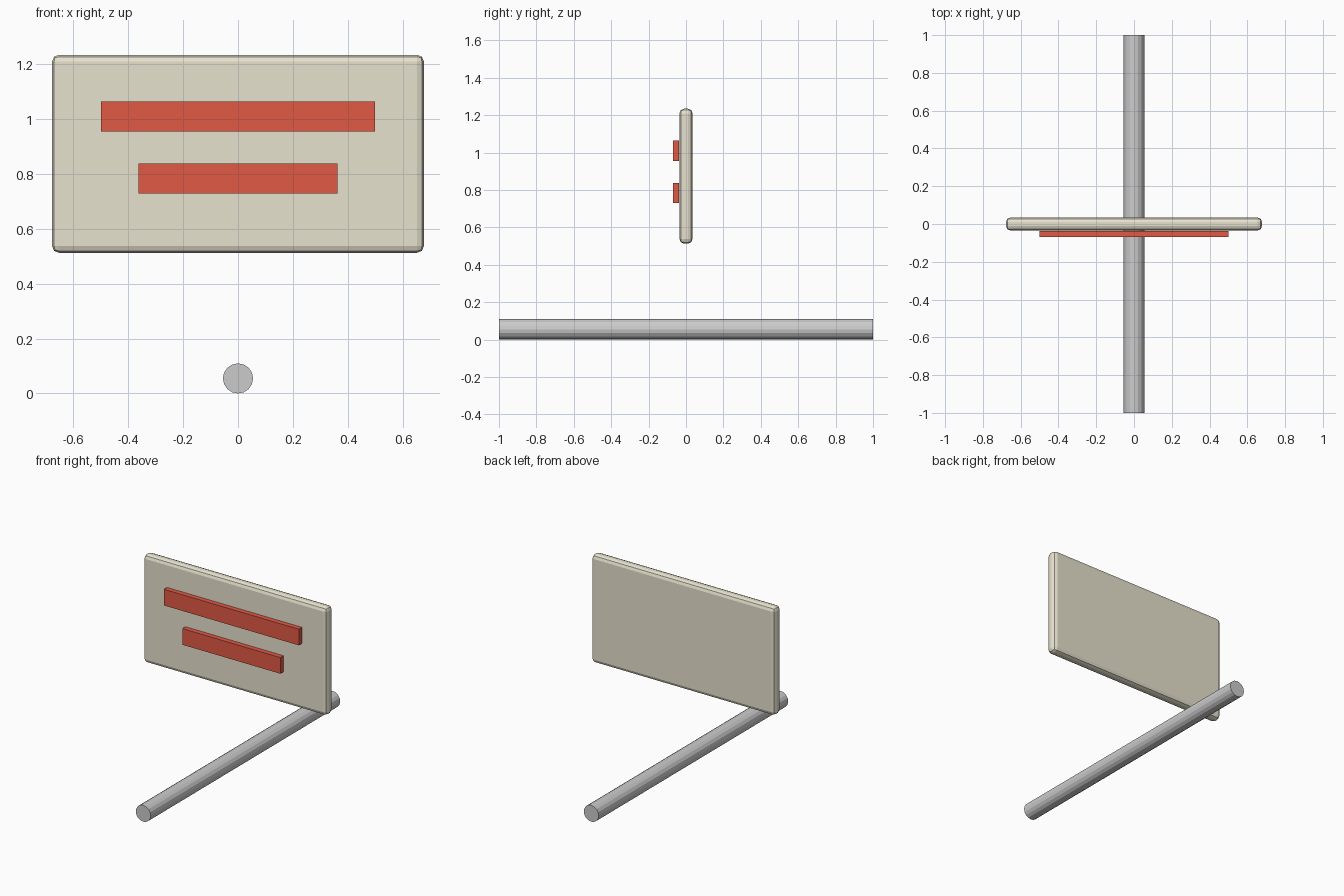
import bpy
import math

if "Cube" in bpy.data.objects:
    bpy.data.objects.remove(bpy.data.objects["Cube"])


def colour(name, rgb):
    mat = bpy.data.materials.new(name)
    mat.diffuse_color = (*rgb, 1)
    mat.use_nodes = True
    mat.node_tree.nodes["Principled BSDF"].inputs["Base Color"].default_value = mat.diffuse_color
    return mat


def box(name, centre, size, mat):
    bpy.ops.mesh.primitive_cube_add(size=1, location=centre)
    ob = bpy.context.object
    ob.name = name
    ob.scale = size
    bpy.ops.object.transform_apply(location=False, rotation=False, scale=True)
    ob.data.materials.append(mat)
    return ob


cream = colour("cream", (0.80, 0.76, 0.62))
red = colour("red", (0.75, 0.10, 0.06))

# Round post lying along the depth axis
bpy.ops.mesh.primitive_cylinder_add(
    vertices=16, radius=0.055, depth=2.0,
    location=(0, 0, 0.055), rotation=(math.pi / 2, 0, 0))
bpy.context.object.name = "post"

# Sign board with rounded edges
board = box("sign_board", (0, 0, 0.874), (1.356, 0.07, 0.722), cream)
bevel = board.modifiers.new("rounded_edges", "BEVEL")
bevel.width = 0.025
bevel.segments = 2

# Raised stripes on the front face
for name, z, width in (("upper_stripe", 1.01, 0.998), ("lower_stripe", 0.784, 0.724)):
    box(name, (0, -0.0535, z), (width, 0.033, 0.108), red)
